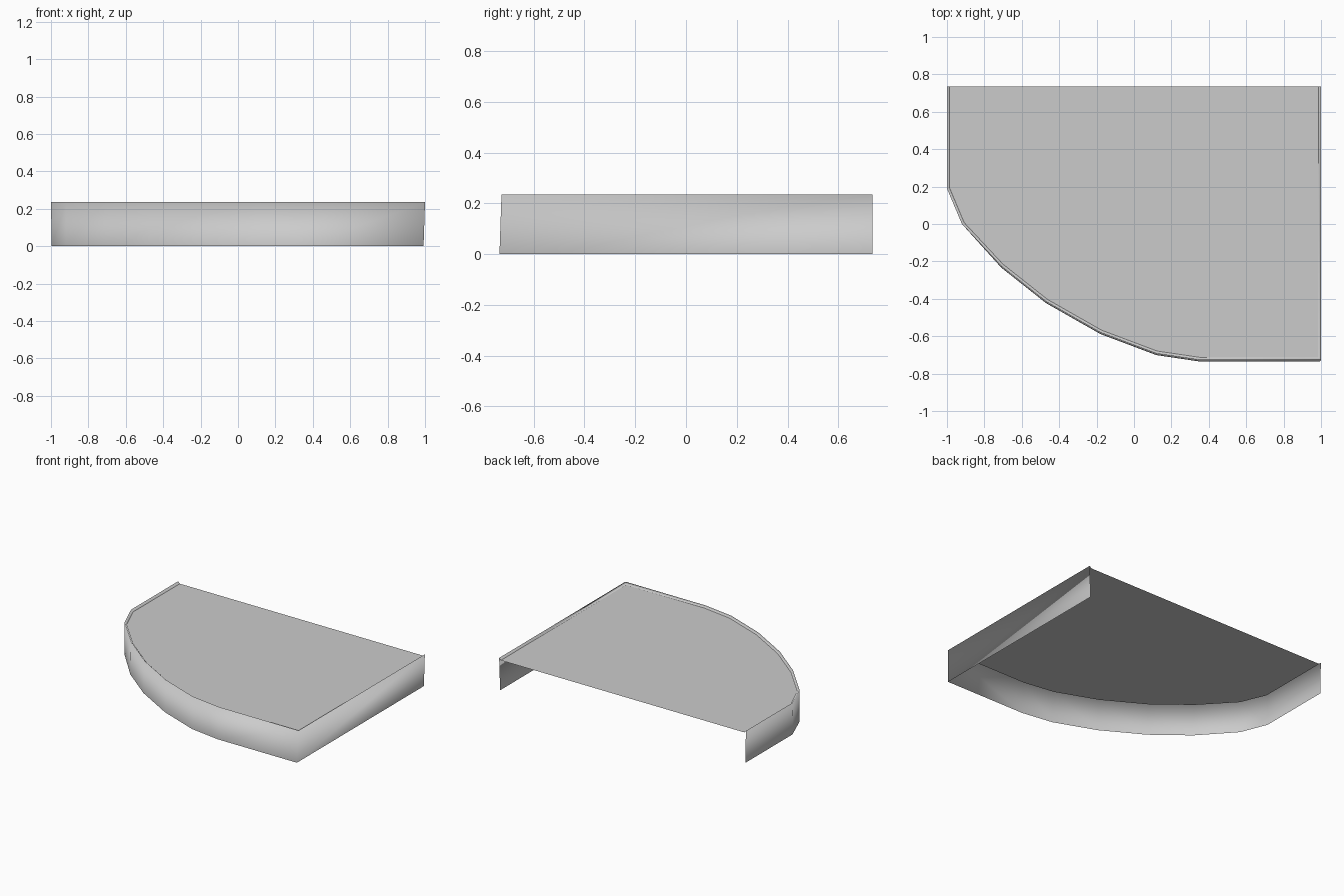
import bpy
from mathutils import Vector

cube = bpy.data.objects.get("Cube")
if cube:
    bpy.data.objects.remove(cube, do_unlink=True)

grey = bpy.data.materials.new("plain grey")
grey.use_nodes = True
colour = (0.6, 0.6, 0.6, 1)
grey.diffuse_color = colour
grey.node_tree.nodes["Principled BSDF"].inputs["Base Color"].default_value = colour

# Rim outline, open along the straight back edge
outline = [Vector(p) for p in (
    (-1, 0.735), (-1, 0.19), (-0.92, 0.0), (-0.71, -0.225), (-0.47, -0.415),
    (-0.18, -0.58), (0.12, -0.693), (0.35, -0.727), (1, -0.727), (1, 0.735))]
TOP, DECK = 0.235, 0.221


def inset(points, distance):
    """Move an open outline inwards with mitred corners."""
    normals = []
    for a, b in zip(points, points[1:]):
        d = (b - a).normalized()
        normals.append(Vector((-d.y, d.x)))
    result = []
    for i, p in enumerate(points):
        n1 = normals[max(i - 1, 0)]
        n2 = normals[min(i, len(normals) - 1)]
        result.append(p + (n1 + n2) * distance / (1 + n1.dot(n2)))
    return result


def ring(points, z):
    return [(p.x, p.y, z) for p in points]


def make_part(name, verts, faces, smooth):
    mesh = bpy.data.meshes.new(name)
    mesh.from_pydata(verts, [], faces)
    mesh.materials.append(grey)
    for face in mesh.polygons:
        face.use_smooth = smooth
    obj = bpy.data.objects.new(name, mesh)
    bpy.context.collection.objects.link(obj)
    return obj


n = len(outline)
inner = inset(outline, 0.014)

# Skirt foot: the front leans out a little, the straight sides lean in
foot = [p.copy() for p in outline]
for p in foot:
    if abs(p.x) == 1:
        p.x -= 0.008 if p.x > 0 else -0.004
    if p.y < -0.1:
        p.y -= 0.008

# Skirt and sloping rim in one smooth sheet
verts = ring(foot, 0) + ring(outline, TOP) + ring(inner, DECK)
faces = [(r * n + i, r * n + i + 1, (r + 1) * n + i + 1, (r + 1) * n + i)
         for r in range(2) for i in range(n - 1)]
make_part("skirt_and_rim", verts, faces, True)

# Flat deck inside the rim
make_part("deck", ring(inner, DECK), [tuple(range(n))], False)
